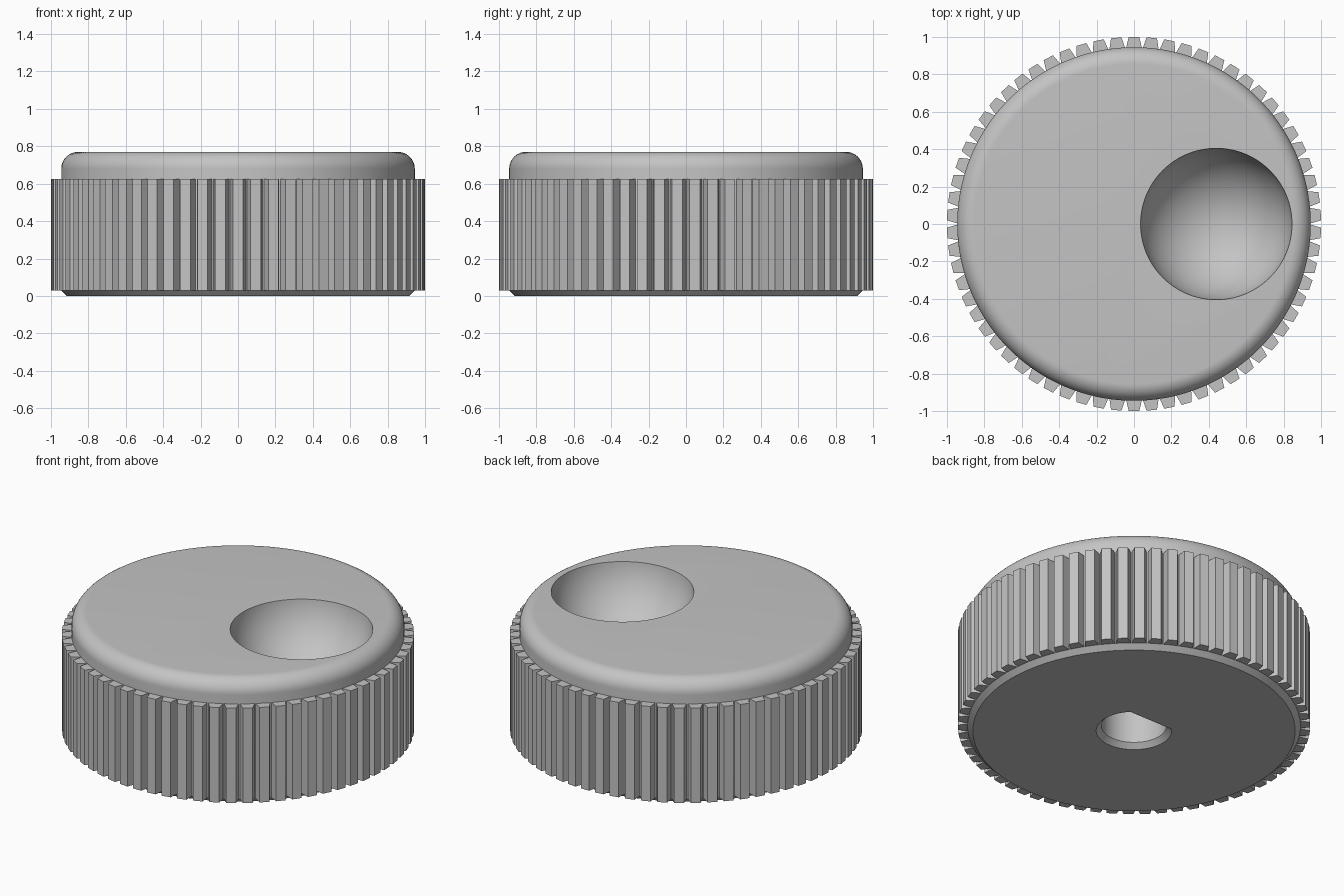
import bpy, bmesh, math
from mathutils import Vector

cube = bpy.data.objects.get("Cube")
if cube:
    bpy.data.objects.remove(cube)

BODY_R, TOP, CHAMFER, FILLET = 0.945, 0.77, 0.03, 0.09
TEETH, TOOTH_TOP = 66, 0.625

grey = bpy.data.materials.new("light grey")
grey.use_nodes = True
colour = (0.55, 0.55, 0.55, 1)
grey.diffuse_color = colour
grey.node_tree.nodes["Principled BSDF"].inputs["Base Color"].default_value = colour


def make_object(name, bm):
    bmesh.ops.recalc_face_normals(bm, faces=bm.faces)
    mesh = bpy.data.meshes.new(name)
    bm.to_mesh(mesh)
    bm.free()
    mesh.materials.append(grey)
    obj = bpy.data.objects.new(name, mesh)
    bpy.context.collection.objects.link(obj)
    return obj


def loft(bm, rings):
    """Skin a stack of closed rings and cap both ends."""
    loops = [[bm.verts.new(p) for p in ring] for ring in rings]
    n = len(loops[0])
    for a, b in zip(loops, loops[1:]):
        for i in range(n):
            j = (i + 1) % n
            bm.faces.new((a[i], a[j], b[j], b[i]))
    bm.faces.new(loops[0])
    bm.faces.new(loops[-1])


def circle(r, z, n=144):
    return [(r * math.cos(t), r * math.sin(t), z)
            for t in (math.tau * i / n for i in range(n))]


def d_outline(r, flat, z, n=64):
    """Circle with its +y side cut straight."""
    start = math.pi - math.asin(flat / r)
    sweep = math.pi + 2 * math.asin(flat / r)
    return [(r * math.cos(t), r * math.sin(t), z)
            for t in (start + sweep * i / n for i in range(n + 1))]


def cut(target, cutter):
    mod = target.modifiers.new("cut", "BOOLEAN")
    mod.operation, mod.object, mod.solver = "DIFFERENCE", cutter, "EXACT"
    bpy.context.view_layer.objects.active = target
    bpy.ops.object.modifier_apply(modifier=mod.name)
    bpy.data.objects.remove(cutter)


# Knob body: chamfered foot, straight wall, rounded top edge
rings = [circle(BODY_R - CHAMFER, 0), circle(BODY_R, CHAMFER)]
for i in range(13):
    a = math.pi / 2 * i / 12
    rings.append(circle(BODY_R - FILLET + FILLET * math.cos(a),
                        TOP - FILLET + FILLET * math.sin(a)))
bm = bmesh.new()
loft(bm, rings)
body = make_object("knob_body", bm)

# Finger dimple: spherical scoop in the top
rim, depth = 0.405, 0.36
ball_r = (rim ** 2 + depth ** 2) / (2 * depth)
bm = bmesh.new()
bmesh.ops.create_uvsphere(bm, u_segments=96, v_segments=64, radius=ball_r)
bmesh.ops.translate(bm, verts=bm.verts, vec=(0.44, 0, TOP - depth + ball_r))
cut(body, make_object("dimple_cutter", bm))

# Shaft socket: D-shaped hole with a chamfered mouth
bm = bmesh.new()
loft(bm, [d_outline(0.245, 0.18, -0.03), d_outline(0.185, 0.12, 0.03),
          d_outline(0.185, 0.12, 0.35)])
cut(body, make_object("socket_cutter", bm))

# Grip teeth: tapered ribs around the wall
bm = bmesh.new()
for k in range(TEETH):
    t = math.tau * (k + 0.5) / TEETH
    out, side = Vector((math.cos(t), math.sin(t), 0)), Vector((-math.sin(t), math.cos(t), 0))
    section = [out * r + side * w for r, w in
               ((0.93, -0.045), (1.0, -0.028), (1.0, 0.028), (0.93, 0.045))]
    loft(bm, [[p + Vector((0, 0, z)) for p in section] for z in (CHAMFER, TOOTH_TOP)])
make_object("grip_teeth", bm)

# Smooth the round surfaces, keep the edges sharp
bpy.ops.object.select_all(action="DESELECT")
body.select_set(True)
bpy.context.view_layer.objects.active = body
bpy.ops.object.shade_smooth_by_angle(angle=math.radians(25))
